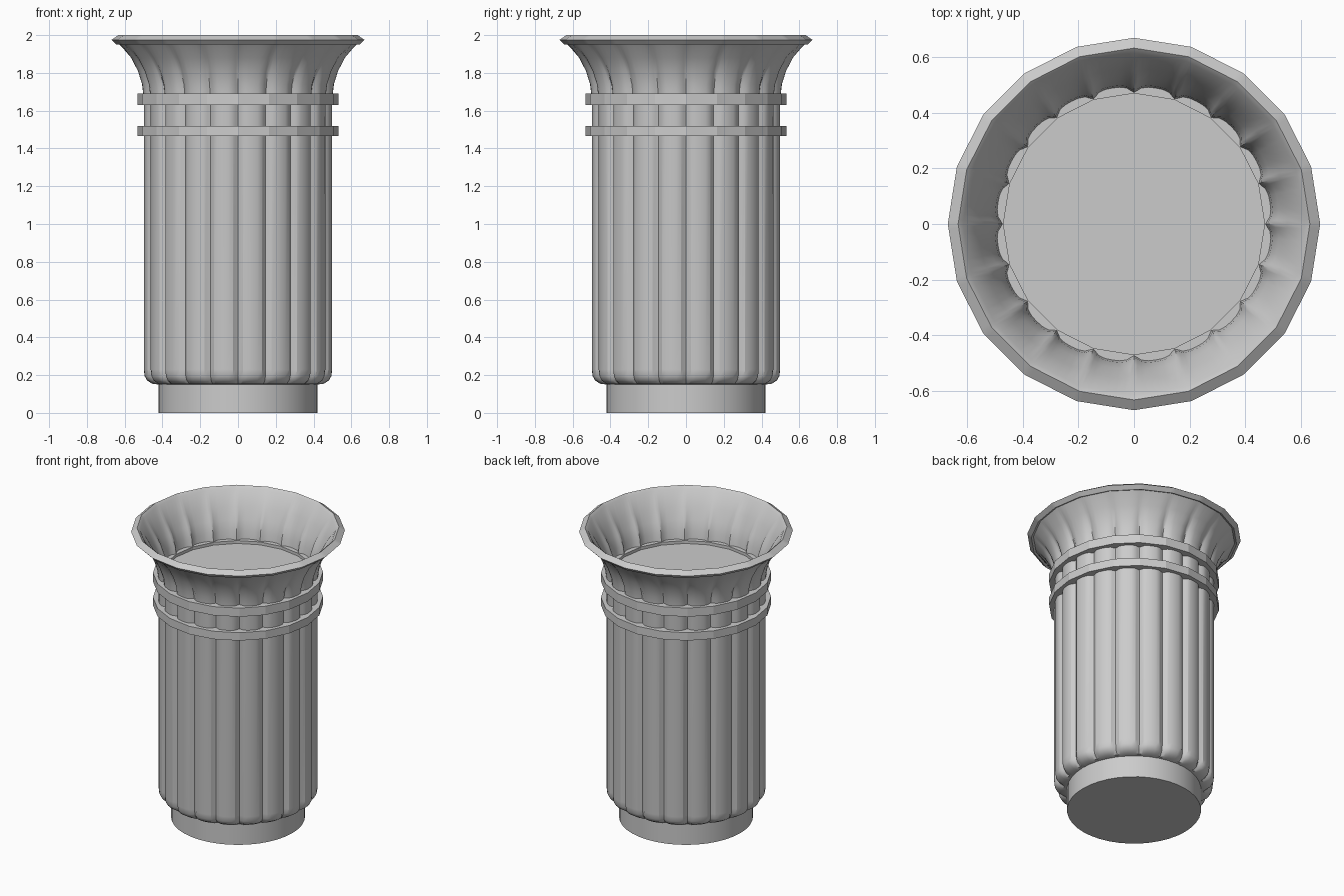
import bpy, bmesh
from math import sin, cos, pi, radians

if "Cube" in bpy.data.objects:
    bpy.data.objects.remove(bpy.data.objects["Cube"])

SIDES = 20
# One flute: (fraction of its angle, groove depth factor)
FLUTE = [(0, 1), (0.08, 0.7), (0.17, 0.25), (0.33, 0.03), (0.5, 0),
         (0.67, 0.03), (0.83, 0.25), (0.92, 0.7)]


def ring_radius(r, depth, flat, f, g):
    """Blend a round lobed section with a plain 20-sided polygon."""
    poly = cos(pi / SIDES) / cos((f - 0.5) * 2 * pi / SIDES)
    return (r - depth * g) * (1 + flat * (poly - 1))


def loft(name, profile, samples, close=False, angle=30):
    """Revolve (radius, z, groove depth, flatness) rows around z."""
    bm = bmesh.new()
    rings = []
    for r, z, depth, flat in profile:
        ring = []
        for i in range(SIDES):
            for f, g in samples:
                a = (i + f) * 2 * pi / SIDES
                q = ring_radius(r, depth, flat, f, g)
                ring.append(bm.verts.new((q * cos(a), q * sin(a), z)))
        rings.append(ring)
    n = len(rings[0])
    pairs = list(zip(rings, rings[1:]))
    if close:
        pairs.append((rings[-1], rings[0]))
    else:
        bm.faces.new(rings[0][::-1])
        bm.faces.new(rings[-1])
    for a, b in pairs:
        for i in range(n):
            j = (i + 1) % n
            bm.faces.new((a[i], a[j], b[j], b[i]))
    bmesh.ops.recalc_face_normals(bm, faces=bm.faces)
    mesh = bpy.data.meshes.new(name)
    bm.to_mesh(mesh)
    bm.free()
    ob = bpy.data.objects.new(name, mesh)
    bpy.context.collection.objects.link(ob)
    bpy.ops.object.select_all(action='DESELECT')
    ob.select_set(True)
    bpy.context.view_layer.objects.active = ob
    bpy.ops.object.shade_smooth_by_angle(angle=radians(angle))
    return ob


# Fluted body with flared mouth, inner wall and raised floor
loft("fluted_body", [
    (0.41, 0.15, 0.0, 0), (0.455, 0.153, 0.02, 0), (0.485, 0.172, 0.025, 0),
    (0.498, 0.195, 0.027, 0), (0.502, 0.23, 0.027, 0),
    (0.502, 1.66, 0.027, 0), (0.512, 1.74, 0.025, 0.1),
    (0.535, 1.81, 0.02, 0.3), (0.572, 1.88, 0.012, 0.6),
    (0.632, 1.955, 0.0, 1),
    (0.645, 1.95, 0, 1), (0.67, 1.975, 0, 1),
    (0.633, 2.0, 0, 1), (0.615, 1.985, 0, 1),
    (0.562, 1.885, 0.012, 0.6), (0.525, 1.81, 0.02, 0.3),
    (0.502, 1.74, 0.022, 0.1), (0.493, 1.67, 0.022, 0),
    (0.375, 1.67, 0, 1)], FLUTE)

# Plain foot
loft("foot", [(0.42, 0, 0, 0), (0.42, 0.16, 0, 0)], [(0, 0), (0.5, 0)])

# Two collar bands under the flare
for label, z0, z1 in (("upper", 1.63, 1.69), ("lower", 1.465, 1.52)):
    loft(label + "_band", [(0.47, z0, 0, 0), (0.533, z0, 0, 0),
                           (0.533, z1, 0, 0), (0.47, z1, 0, 0)],
         [(0, 0)], close=True, angle=15)
